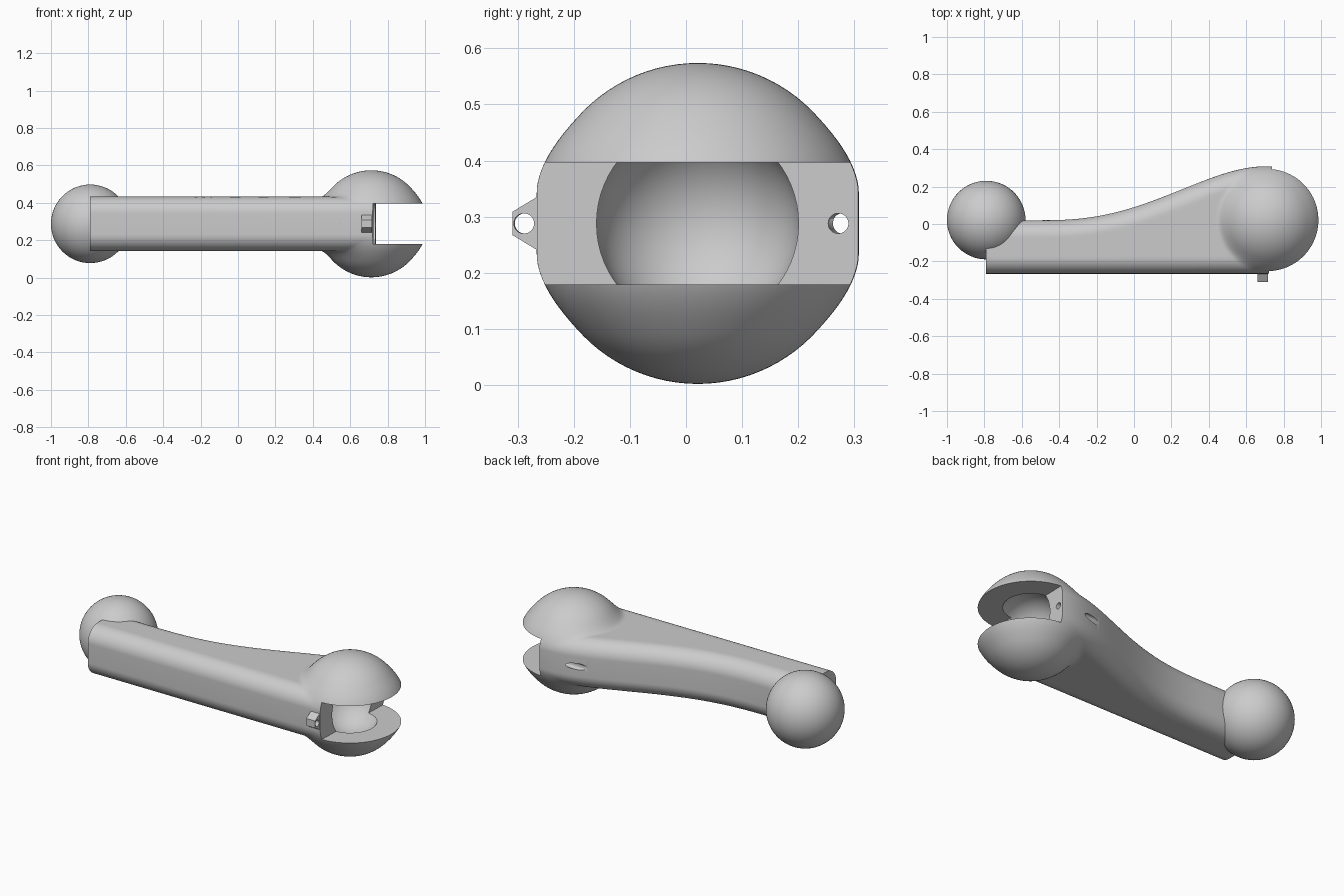
import bpy, bmesh, math
from mathutils import Matrix, Vector

if "Cube" in bpy.data.objects:
    bpy.data.objects.remove(bpy.data.objects["Cube"], do_unlink=True)

grey = bpy.data.materials.new("light_grey")
grey.use_nodes = True
grey.diffuse_color = (0.6, 0.6, 0.6, 1)
grey.node_tree.nodes["Principled BSDF"].inputs["Base Color"].default_value = (0.6, 0.6, 0.6, 1)

CX, CY, CZ = 0.713, 0.021, 0.288      # centre of the socket end
R_PLAN, R_BULB, R_SOCKET = 0.287, 0.286, 0.181
FRONT, HALF, EDGE = CY - R_PLAN, 0.145, 0.09
TILT = Matrix.Rotation(-0.03, 4, "Z")  # slot and bolt share a slight tilt


def finish(name, bm):
    bmesh.ops.recalc_face_normals(bm, faces=bm.faces)
    mesh = bpy.data.meshes.new(name)
    bm.to_mesh(mesh)
    bm.free()
    mesh.materials.append(grey)
    ob = bpy.data.objects.new(name, mesh)
    bpy.context.collection.objects.link(ob)
    return ob


def activate(ob):
    bpy.ops.object.select_all(action="DESELECT")
    ob.select_set(True)
    bpy.context.view_layer.objects.active = ob


def smooth(ob, angle=30):
    activate(ob)
    bpy.ops.object.shade_smooth_by_angle(angle=math.radians(angle))


def cut(ob, cutter):
    cutter.hide_render = True
    mod = ob.modifiers.new("cut", "BOOLEAN")
    mod.operation, mod.solver, mod.object = "DIFFERENCE", "EXACT", cutter
    activate(ob)
    bpy.ops.object.modifier_apply(modifier=mod.name)
    bpy.data.objects.remove(cutter, do_unlink=True)


def sphere(name, centre, radius):
    bm = bmesh.new()
    bmesh.ops.create_uvsphere(bm, u_segments=64, v_segments=32, radius=radius,
                              matrix=Matrix.Translation(centre))
    return finish(name, bm)


def rod(name, centre, radius, length):
    bm = bmesh.new()
    turn = Matrix.Translation(centre) @ TILT @ Matrix.Rotation(math.pi / 2, 4, "Y")
    bmesh.ops.create_cone(bm, cap_ends=True, segments=32, radius1=radius,
                          radius2=radius, depth=length, matrix=turn)
    return finish(name, bm)


# Arm outline and height, blended softly into the round bulb
def back(x):
    t = min(max((x + 0.5) / 1.2, 0), 1) ** 1.3
    return 0.02 + (CY + R_PLAN - 0.02) * t * t * (3 - 2 * t)


def half_height(x, y):
    if x > CX:
        d = R_PLAN - math.hypot(x - CX, y - CY)
    else:
        slope = (back(x + 0.001) - back(x - 0.001)) / 0.002
        d = min(y - FRONT, (back(x) - y) / math.hypot(1, slope))
    d = min(max(d, 0), EDGE)
    plate = HALF - EDGE + math.sqrt(EDGE ** 2 - (EDGE - d) ** 2)
    bulb = math.sqrt(max(0, R_BULB ** 2 - (x - CX) ** 2 - (y - CY) ** 2))
    k = 0.05
    return max(plate, bulb) + max(k - abs(plate - bulb), 0) ** 2 / (4 * k)


def build_arm():
    bm = bmesh.new()
    xs = [-0.79 + 1.15 * i / 24 for i in range(24)]
    xs += [0.36 + (CX - 0.36) * i / 36 for i in range(36)]
    xs += [CX + R_PLAN * math.sin(math.pi / 2 * i / 37) for i in range(37)]
    n = 48
    previous = None
    for x in xs:
        if x > CX:
            w = math.sqrt(R_PLAN ** 2 - (x - CX) ** 2)
            lo, hi = CY - w, CY + w
        else:
            lo, hi = FRONT, back(x)
        ys = [(lo + hi) / 2 - (hi - lo) / 2 * math.cos(math.pi * j / n) for j in range(n + 1)]
        hs = [half_height(x, y) for y in ys]
        loop = [bm.verts.new((x, y, CZ + h)) for y, h in zip(ys, hs)]
        loop += [bm.verts.new((x, y, CZ - h)) for y, h in zip(ys[::-1], hs[::-1])]
        if previous:
            for i in range(len(loop)):
                m = (i + 1) % len(loop)
                bm.faces.new((previous[i], previous[m], loop[m], loop[i]))
        else:
            bm.faces.new(loop)
        previous = loop
    bm.faces.new(previous)
    return finish("arm_with_socket", bm)


arm = build_arm()

# Slot through the bulb, round socket and bolt hole
bm = bmesh.new()
size = Matrix.Diagonal((0.6, 1.2, 0.217, 1))
bmesh.ops.create_cube(bm, size=1, matrix=Matrix.Translation((0.729, CY, CZ)) @ TILT
                      @ Matrix.Translation((0.3, 0, 0)) @ size)
cut(arm, finish("slot_cutter", bm))
cut(arm, sphere("socket_cutter", (CX, CY, CZ), R_SOCKET))
cut(arm, rod("bolt_cutter", (0.55, 0.277, CZ), 0.018, 0.6))
smooth(arm)

# Small bolt lug on the front
bm = bmesh.new()
outline = [(-0.25, 0.055), (-0.266, 0.047), (-0.309, 0.021),
           (-0.309, -0.021), (-0.266, -0.047), (-0.25, -0.055)]
face = bm.faces.new([bm.verts.new((0.66, y, CZ + z)) for y, z in outline])
new = bmesh.ops.extrude_face_region(bm, geom=[face])["geom"]
bmesh.ops.translate(bm, vec=Vector((0.057, 0, 0)),
                    verts=[v for v in new if isinstance(v, bmesh.types.BMVert)])
lug = finish("bolt_lug", bm)
cut(lug, rod("lug_cutter", (0.69, -0.288, CZ), 0.018, 0.3))
cut(arm, rod("lug_clearance_cutter", (0.69, -0.288, CZ), 0.018, 0.3))
smooth(lug)

# Ball at the other end
ball = sphere("ball", (-0.79, 0.021, CZ), 0.21)
smooth(ball)
